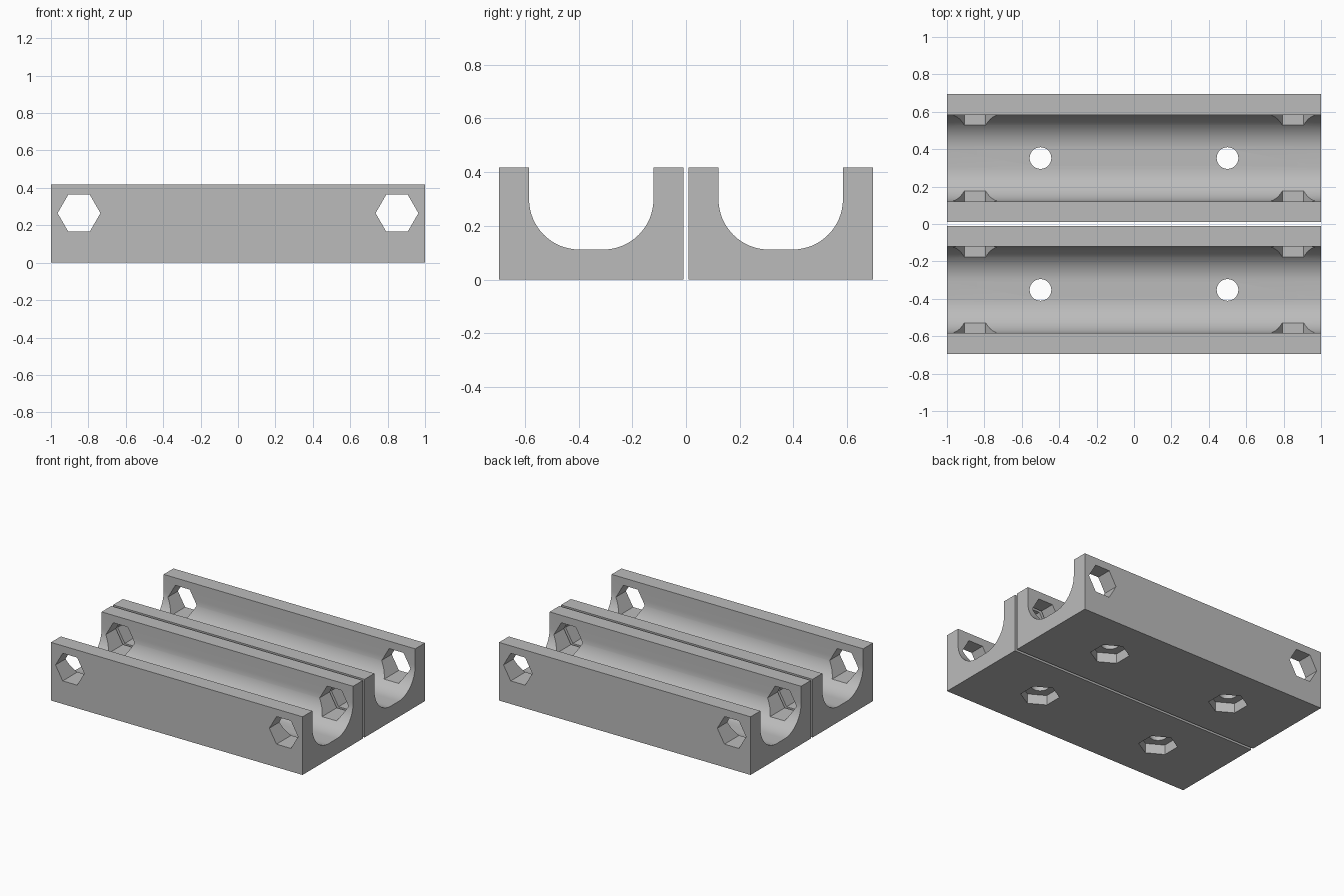
import bpy, bmesh, math
from mathutils import Matrix

if "Cube" in bpy.data.objects:
    bpy.data.objects.remove(bpy.data.objects["Cube"])

LENGTH, HEIGHT = 2.0, 0.418
Y_IN, Y_OUT = 0.01, 0.695          # block extent on the +y side
CH_IN, CH_OUT = 0.121, 0.584       # channel walls
FLOOR, RADIUS = 0.112, 0.187       # channel floor and corner radius

grey = bpy.data.materials.new("plain grey")
grey.diffuse_color = (0.5, 0.5, 0.5, 1)
grey.use_nodes = True
grey.node_tree.nodes["Principled BSDF"].inputs["Base Color"].default_value = grey.diffuse_color


def finish(bm, name):
    bmesh.ops.recalc_face_normals(bm, faces=bm.faces)
    mesh = bpy.data.meshes.new(name)
    bm.to_mesh(mesh)
    bm.free()
    mesh.materials.append(grey)
    obj = bpy.data.objects.new(name, mesh)
    bpy.context.collection.objects.link(obj)
    return obj


def arc(cy, cz, start, end, steps=16):
    return [(cy + RADIUS * math.cos(math.radians(start + (end - start) * i / steps)),
             cz + RADIUS * math.sin(math.radians(start + (end - start) * i / steps)))
            for i in range(steps + 1)]


def channel_block(name, side):
    # U-shaped section extruded along x
    cz = FLOOR + RADIUS
    section = [(Y_IN, 0), (Y_OUT, 0), (Y_OUT, HEIGHT), (CH_OUT, HEIGHT)]
    section += arc(CH_OUT - RADIUS, cz, 0, -90)
    section += arc(CH_IN + RADIUS, cz, 270, 180)
    section += [(CH_IN, HEIGHT), (Y_IN, HEIGHT)]
    bm = bmesh.new()
    face = bm.faces.new([bm.verts.new((-LENGTH / 2, side * y, z)) for y, z in section])
    new = bmesh.ops.extrude_face_region(bm, geom=[face])["geom"]
    bmesh.ops.translate(bm, vec=(LENGTH, 0, 0),
                        verts=[v for v in new if isinstance(v, bmesh.types.BMVert)])
    return finish(bm, name)


def prism(name, sides, radius, depth, matrix):
    bm = bmesh.new()
    bmesh.ops.create_cone(bm, cap_ends=True, segments=sides, radius1=radius,
                          radius2=radius, depth=depth, matrix=matrix)
    obj = finish(bm, name)
    obj.hide_render = True
    return obj


def cut(target, cutter):
    mod = target.modifiers.new(cutter.name, "BOOLEAN")
    mod.operation, mod.solver, mod.object = "DIFFERENCE", "EXACT", cutter
    bpy.context.view_layer.objects.active = target
    bpy.ops.object.modifier_apply(modifier=mod.name)
    bpy.data.objects.remove(cutter)


for name, side in (("front_channel", -1), ("back_channel", 1)):
    block = channel_block(name, side)
    mid = side * (Y_IN + Y_OUT) / 2
    for end in (-1, 1):
        # hexagonal hole through both walls, corners pointing along x
        cut(block, prism("wall_hole", 6, 0.1145, 2,
                         Matrix.Translation((end * 0.85, 0, 0.265))
                         @ Matrix.Rotation(math.pi / 2, 4, "X")
                         @ Matrix.Rotation(math.pi / 2, 4, "Z")))
        # round hole through the floor and hexagonal pocket beneath it
        cut(block, prism("floor_hole", 32, 0.058, 1,
                         Matrix.Translation((end * 0.5, mid, 0))))
        cut(block, prism("nut_pocket", 6, 0.128, 0.14,
                         Matrix.Translation((end * 0.5, mid, 0))))
    bpy.ops.object.select_all(action="DESELECT")
    block.select_set(True)
    bpy.context.view_layer.objects.active = block
    bpy.ops.object.shade_smooth_by_angle(angle=math.radians(30))
